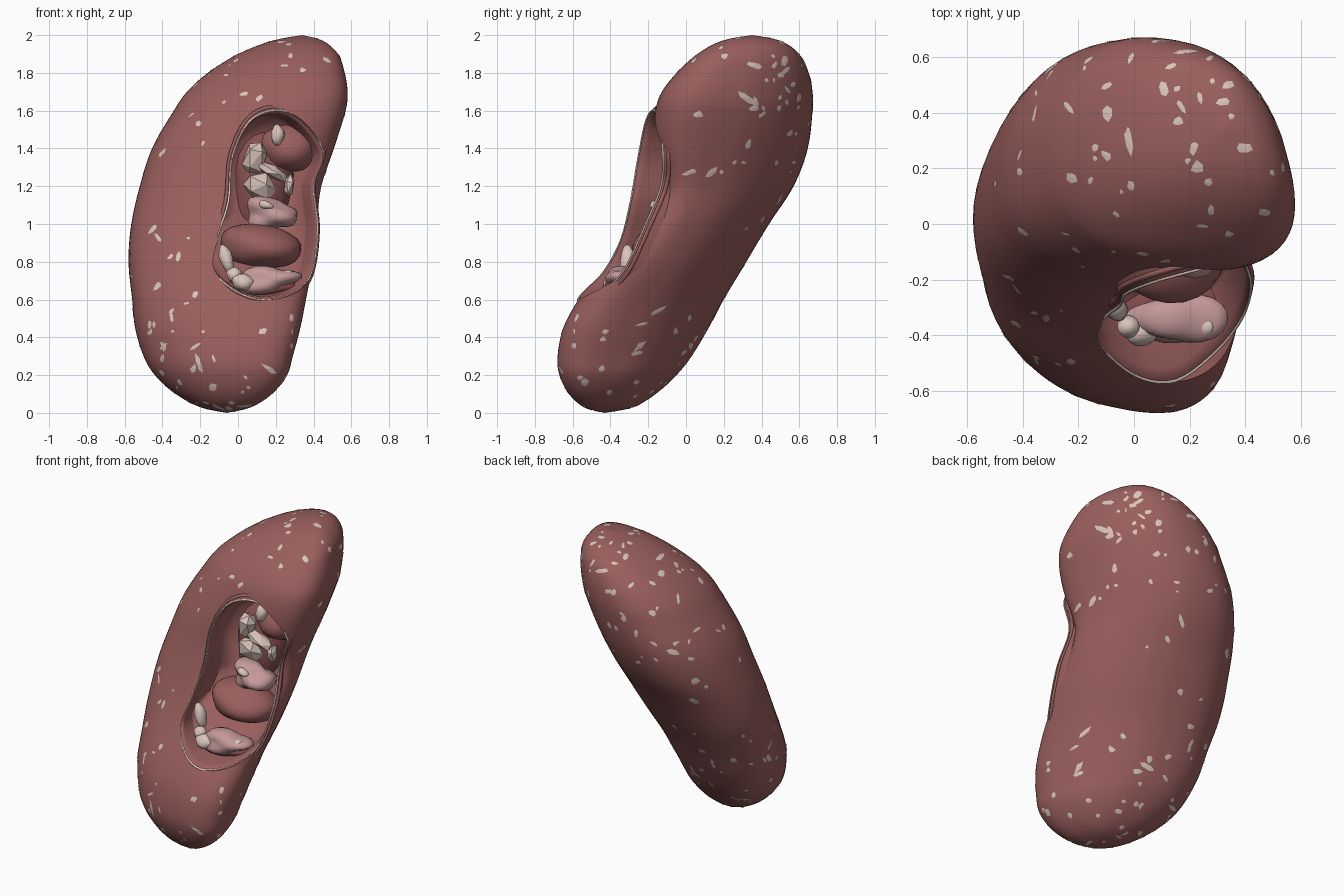
import bpy, bmesh, math, random
from mathutils import Vector, Euler
from mathutils.bvhtree import BVHTree

if "Cube" in bpy.data.objects:
    bpy.data.objects.remove(bpy.data.objects["Cube"])

random.seed(4)


def mat(name, col):
    m = bpy.data.materials.new(name)
    m.diffuse_color = (*col, 1)
    m.use_nodes = True
    m.node_tree.nodes["Principled BSDF"].inputs["Base Color"].default_value = m.diffuse_color
    return m


RED = mat("flesh", (0.32, 0.115, 0.11))
DARK = mat("deep_flesh", (0.25, 0.08, 0.08))
PINK = mat("pink_tissue", (0.56, 0.32, 0.32))
FAT = mat("pale_fat", (0.70, 0.56, 0.50))


def catmull(a, b, c, d, t):
    return [0.5 * (2*q + (r-p)*t + (2*p-5*q+4*r-s)*t*t + (3*q-p-3*r+s)*t**3)
            for p, q, r, s in zip(a, b, c, d)]


def finish(bm, name, m, smooth=True):
    bmesh.ops.remove_doubles(bm, verts=bm.verts, dist=1e-4)
    bmesh.ops.recalc_face_normals(bm, faces=bm.faces)
    me = bpy.data.meshes.new(name)
    bm.to_mesh(me)
    bm.free()
    me.materials.append(m)
    for p in me.polygons:
        p.use_smooth = smooth
    ob = bpy.data.objects.new(name, me)
    bpy.context.collection.objects.link(ob)
    return ob


def loft(rings, name, m, caps=False, closed=False):
    bm = bmesh.new()
    vs = [[bm.verts.new(p) for p in r] for r in rings]
    n = len(rings[0])
    pairs = list(zip(vs, vs[1:])) + ([(vs[-1], vs[0])] if closed else [])
    for a, b in pairs:
        for i in range(n):
            j = (i + 1) % n
            bm.faces.new((a[i], a[j], b[j], b[i]))
    if caps:
        bm.faces.new(vs[0])
        bm.faces.new(vs[-1])
    return finish(bm, name, m)


# Body: leaning bean, rows of z, x left, x right, y front, y back
rows = [(0, -.06, -.06, -.43, -.43), (.03, -.20, .07, -.54, -.28), (.1, -.33, .18, -.62, -.16),
        (.2, -.44, .26, -.67, -.05), (.3, -.50, .29, -.68, .03), (.45, -.545, .33, -.65, .12),
        (.6, -.56, .36, -.57, .20), (.8, -.58, .40, -.43, .32), (1, -.565, .43, -.33, .44),
        (1.2, -.52, .45, -.26, .57), (1.4, -.455, .51, -.22, .645), (1.6, -.34, .57, -.17, .67),
        (1.7, -.27, .58, -.13, .67), (1.8, -.16, .565, -.05, .65), (1.9, 0, .53, .06, .60),
        (1.97, .18, .45, .19, .50), (2, .34, .34, .35, .35)]
rings = []
for i in range(len(rows) - 1):
    a, d = rows[max(i-1, 0)], rows[min(i+2, len(rows)-1)]
    for k in range(4):
        rings.append(catmull(a, rows[i], rows[i+1], d, k / 4))
rings.append(rows[-1])


def boxy(v):
    return math.copysign(abs(v) ** .9, v)


def section(row):
    z, xl, xr, yf, yb = row
    s = min(max((z - .3) / 1.0, 0), 1)
    s = s * s * (3 - 2 * s)
    out = []
    for k in range(64):
        t = 2 * math.pi * k / 64
        # the right edge leans forward more than the left one, mostly higher up
        phase = -.42 + .2 * s - (.1 + .14 * s) * math.cos(t)
        p = Vector(((xl+xr)/2 + (xr-xl)/2*boxy(math.cos(t)),
                    (yf+yb)/2 + (yb-yf)/2*boxy(math.sin(t + phase)), z))
        # shallow dent on the inner side
        g = math.exp(-((p.x-.32)/.25)**2 - ((p.y+.2)/.22)**2 - ((z-1.15)/.28)**2)
        out.append(p + Vector((-.02, .1, 0)) * g)
    return out


body = loft([section(r) for r in rings], "kidney_body", RED)

# Opening outline on the front
key = [(.20, -.17, 1.6), (.33, -.14, 1.55), (.45, -.12, 1.38), (.40, -.13, 1.2), (.42, -.22, .98),
       (.39, -.33, .75), (.30, -.45, .64), (.15, -.56, .60), (0, -.54, .64), (-.13, -.42, .76),
       (-.11, -.34, .92), (-.05, -.29, 1.12), (-.03, -.25, 1.35), (.06, -.21, 1.54)]
N = len(key)
outline = [Vector(catmull(key[i-1], key[i], key[(i+1) % N], key[(i+2) % N], k/5))
           for i in range(N) for k in range(5)]
mid = sum(outline, Vector()) / len(outline)
INTO = Vector((-.28, .95, 0))


def ring(scale, depth):
    return [mid + (p - mid) * scale + INTO * depth for p in outline]


# Hollow cut into the body
cutter = loft([ring(s, d) for s, d in ((1, -.35), (1, 0), (.98, .1), (.93, .2), (.75, .28), (.4, .32))],
              "hollow_cutter", DARK, caps=True)
mod = body.modifiers.new("hollow", 'BOOLEAN')
mod.object, mod.operation, mod.solver = cutter, 'DIFFERENCE', 'EXACT'
deps = bpy.context.evaluated_depsgraph_get()
cut = bpy.data.meshes.new_from_object(body.evaluated_get(deps))
body.modifiers.clear()
body.data = cut
bpy.data.objects.remove(cutter)
bpy.ops.object.select_all(action='DESELECT')
body.select_set(True)
bpy.context.view_layer.objects.active = body
bpy.ops.object.shade_smooth_by_angle(angle=math.radians(50))

# Raised lip around the opening, with a pale edge line
loft([ring(s, d) for s, d in ((1.06, .11), (1.04, .03), (1.02, 0), (.99, 0), (.965, .04), (.94, .2))],
     "opening_lip", RED)


def tube(name, scale, depth, r, m):
    c = ring(scale, depth)
    loft([[p + (p - mid).normalized() * r * math.cos(a) + INTO * r * math.sin(a) for p in c]
          for a in [k * math.tau / 6 for k in range(6)]], name, m, closed=True)


tube("pale_edge", 1.005, -.003, .006, FAT)
tube("outer_fold", 1.04, .02, .011, RED)


# Lumps inside the hollow: name, material, centre, radii, tilt about y
def lump(name, m, c, r, tilt=0, rough=.06, seg=24):
    bm = bmesh.new()
    bmesh.ops.create_uvsphere(bm, u_segments=seg, v_segments=seg // 2, radius=1)
    rot = Euler((0, tilt, 0)).to_matrix()
    ph = random.random() * 6
    for v in bm.verts:
        w = 1 + rough * math.sin(3*v.co.x + ph) * math.cos(4*v.co.z + ph)
        v.co = rot @ Vector([v.co[i] * r[i] * w for i in range(3)]) + Vector(c)
    finish(bm, name, m)


lump("upper_pyramid", RED, (.27, .09, 1.40), (.16, .16, .13))
lump("middle_pyramid", RED, (.12, -.10, .88), (.22, .18, .12), .1)
lump("lower_wall", DARK, (.12, -.28, .66), (.2, .13, .06))
lump("back_wall", DARK, (.12, .10, 1.2), (.17, .14, .3), .1)
lump("middle_calyx", PINK, (.18, -.08, 1.05), (.14, .10, .09), .1, .25)
lump("lower_calyx", PINK, (.15, -.34, .70), (.17, .09, .07), -.08, .2)
for c, r, t in (((.21, -.05, 1.47), (.035, .04, .055), 0), ((-.06, -.31, .81), (.035, .04, .08), -.3),
                ((.025, -.39, .69), (.06, .05, .045), .2), ((-.02, -.37, .73), (.04, .04, .04), 0),
                ((.15, -.16, 1.10), (.04, .03, .022), .3), ((.25, -.37, .72), (.045, .04, .03), -.6)):
    lump("pale_vessel", FAT, c, r, t, .1, 16)
# Angular pale shards
for c, r, t in (((.09, -.03, 1.35), (.06, .07, .11), .3), ((.11, -.03, 1.20), (.10, .07, .08), .5),
                ((.18, -.03, 1.28), (.11, .06, .035), .5), ((.27, -.02, 1.2), (.03, .05, .07), .1)):
    bm = bmesh.new()
    bmesh.ops.create_icosphere(bm, subdivisions=1, radius=1)
    rot = Euler((.3, t, .2)).to_matrix()
    for v in bm.verts:
        v.co = rot @ Vector([v.co[i] * r[i] * random.uniform(.8, 1.15) for i in range(3)]) + Vector(c)
    finish(bm, "pale_shard", FAT, False)

# Pale fat flecks lying on the skin, denser towards the two ends
tree = BVHTree.FromPolygons([v.co for v in cut.vertices], [p.vertices for p in cut.polygons])
polys = list(cut.polygons)
areas = [p.area for p in polys]
bm = bmesh.new()
made = 0
while made < 210:
    p = random.choices(polys, areas)[0]
    c, n = p.center, p.normal
    inside = -.16 < c.x < .46 and .57 < c.z < 1.63 and c.y < .25 and (n.y < .2 or c.x < .38)
    if inside or random.random() > .2 + .8 * abs(c.z - 1) ** 1.2:
        continue
    u = n.orthogonal().normalized()
    v = n.cross(u)
    a0 = random.uniform(0, math.tau)
    u, v = u*math.cos(a0) + v*math.sin(a0), v*math.cos(a0) - u*math.sin(a0)
    size = random.uniform(.01, .026)
    stretch = random.choice((1, 1.2, 1.5, 2.2))
    pts = []
    for k in range(6):
        t = k * math.tau / 6
        s = size * random.uniform(.6, 1.2)
        q = c + u * math.cos(t) * s * stretch + v * math.sin(t) * s / stretch ** .5
        pts.append(bm.verts.new(tree.find_nearest(q)[0] + n * .002))
    hub = bm.verts.new(tree.find_nearest(c)[0] + n * .003)
    for k in range(6):
        f = bm.faces.new((hub, pts[k], pts[(k + 1) % 6]))
        f.normal_update()
        if f.normal.dot(n) < 0:
            f.normal_flip()
    made += 1
me = bpy.data.meshes.new("fat_flecks")
bm.to_mesh(me)
bm.free()
me.materials.append(FAT)
bpy.context.collection.objects.link(bpy.data.objects.new("fat_flecks", me))
